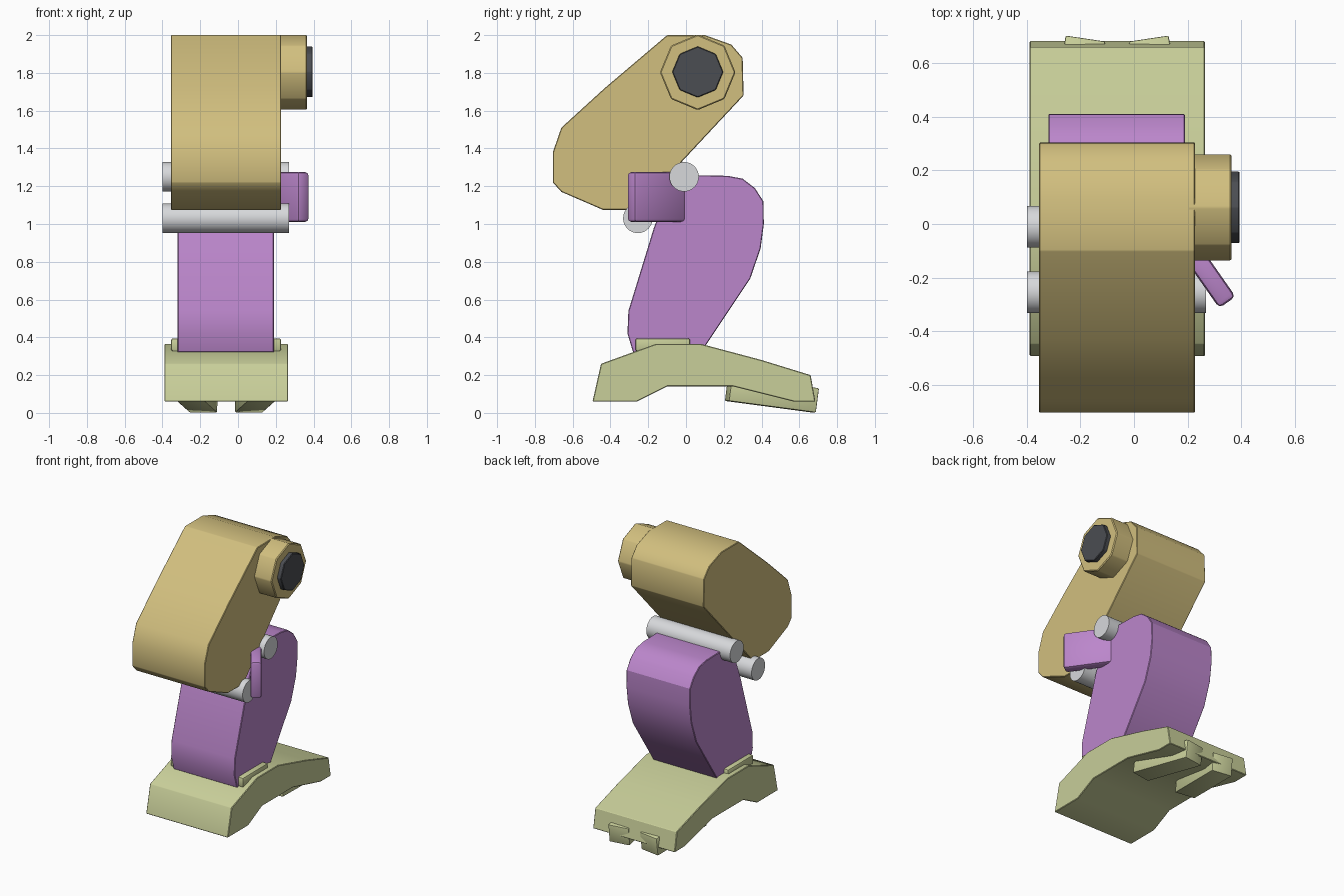
import bpy, bmesh, math
from mathutils import Matrix

cube = bpy.data.objects.get("Cube")
if cube:
    bpy.data.objects.remove(cube)


def material(name, rgb):
    m = bpy.data.materials.new(name)
    m.use_nodes = True
    m.diffuse_color = (*rgb, 1)
    m.node_tree.nodes["Principled BSDF"].inputs["Base Color"].default_value = (*rgb, 1)
    return m


TAN = material("tan", (0.64, 0.52, 0.21))
PURPLE = material("purple", (0.50, 0.24, 0.60))
GREEN = material("pale green", (0.58, 0.62, 0.32))
STEEL = material("light grey", (0.68, 0.69, 0.71))
DARK = material("dark grey", (0.07, 0.075, 0.085))


def finish(bm, name, mat, bevel=0.0, segments=1):
    bmesh.ops.recalc_face_normals(bm, faces=bm.faces)
    if bevel:
        edges = [e for e in bm.edges if e.calc_face_angle(0) > math.radians(35)]
        bmesh.ops.bevel(bm, geom=edges, offset=bevel, segments=segments,
                        profile=0.5, affect='EDGES')
    mesh = bpy.data.meshes.new(name)
    bm.to_mesh(mesh)
    bm.free()
    ob = bpy.data.objects.new(name, mesh)
    bpy.context.collection.objects.link(ob)
    mesh.materials.append(mat)
    bpy.ops.object.select_all(action='DESELECT')
    ob.select_set(True)
    bpy.context.view_layer.objects.active = ob
    bpy.ops.object.shade_smooth_by_angle(angle=math.radians(30))
    return ob


def slab(name, profile, x0, x1, mat, bevel=0.0):
    """Side profile of (y, z) points extruded from x0 to x1."""
    bm = bmesh.new()
    face = bm.faces.new([bm.verts.new((x0, y, z)) for y, z in profile])
    new = bmesh.ops.extrude_face_region(bm, geom=[face])["geom"]
    bmesh.ops.translate(bm, vec=(x1 - x0, 0, 0),
                        verts=[v for v in new if isinstance(v, bmesh.types.BMVert)])
    return finish(bm, name, mat, bevel)


def rod(name, x0, x1, y, z, radius, sides, mat, bevel=0.0):
    """Cylinder lying along x, one corner pointing up."""
    bm = bmesh.new()
    bmesh.ops.create_cone(bm, cap_ends=True, segments=sides, radius1=radius,
                          radius2=radius, depth=x1 - x0)
    bm.transform(Matrix.Translation(((x0 + x1) / 2, y, z)) @ Matrix.Rotation(math.pi / 2, 4, 'Y'))
    return finish(bm, name, mat, bevel)


def box(name, centre, size, mat, bevel, yaw=0.0, pitch=0.0):
    bm = bmesh.new()
    bmesh.ops.create_cube(bm, size=1)
    bm.transform(Matrix.Translation(centre)
                 @ Matrix.Rotation(math.radians(yaw), 4, 'Z')
                 @ Matrix.Rotation(math.radians(pitch), 4, 'X')
                 @ Matrix.Diagonal((*size, 1)))
    return finish(bm, name, mat, bevel, 2)


# Thigh with its hip knob
slab("thigh", [(-0.1, 2), (0.1, 2), (0.24, 1.95), (0.3, 1.88), (0.305, 1.68),
               (-0.26, 1.075), (-0.44, 1.075), (-0.66, 1.17), (-0.705, 1.22),
               (-0.705, 1.38), (-0.66, 1.51), (-0.43, 1.72)],
     -0.355, 0.228, TAN, 0.004)
rod("hip_knob", 0.2, 0.365, 0.062, 1.803, 0.2, 8, TAN, 0.006)
rod("hip_cap", 0.34, 0.395, 0.062, 1.805, 0.135, 8, DARK, 0.004)

# Knee pins
rod("upper_knee_pin", -0.4, 0.27, -0.01, 1.25, 0.078, 32, STEEL)
rod("lower_knee_pin", -0.4, 0.27, -0.255, 1.03, 0.078, 32, STEEL)

# Shin and the guard flap angled out from its side
slab("shin", [(-0.03, 1.26), (0.22, 1.255), (0.3, 1.24), (0.365, 1.19),
              (0.41, 1.12), (0.412, 1), (0.395, 0.87), (0.34, 0.71),
              (0.08, 0.32), (-0.28, 0.32), (-0.31, 0.42), (-0.305, 0.54),
              (-0.17, 0.98), (-0.08, 1.22)],
     -0.32, 0.19, PURPLE, 0.004)
box("shin_guard", (0.254, -0.157, 1.143), (0.075, 0.332, 0.265), PURPLE, 0.018, yaw=35)

# Foot with ankle collar
slab("foot", [(-0.495, 0.06), (-0.45, 0.26), (-0.16, 0.365), (0.08, 0.365),
              (0.4, 0.28), (0.66, 0.2), (0.685, 0.06), (0.57, 0.06),
              (0.25, 0.14), (-0.1, 0.14), (-0.26, 0.06)],
     -0.39, 0.265, GREEN, 0.004)
box("ankle_collar", (-0.063, -0.123, 0.36), (0.583, 0.29, 0.07), GREEN, 0.012)

# Toe claws, mirrored under the back of the foot
for side, name in ((-1, "right_claw"), (1, "left_claw")):
    box(name, (-0.063 + side * 0.154, 0.455, 0.097), (0.15, 0.47, 0.13),
        GREEN, 0.006, yaw=side * 8.5, pitch=-7.5)
